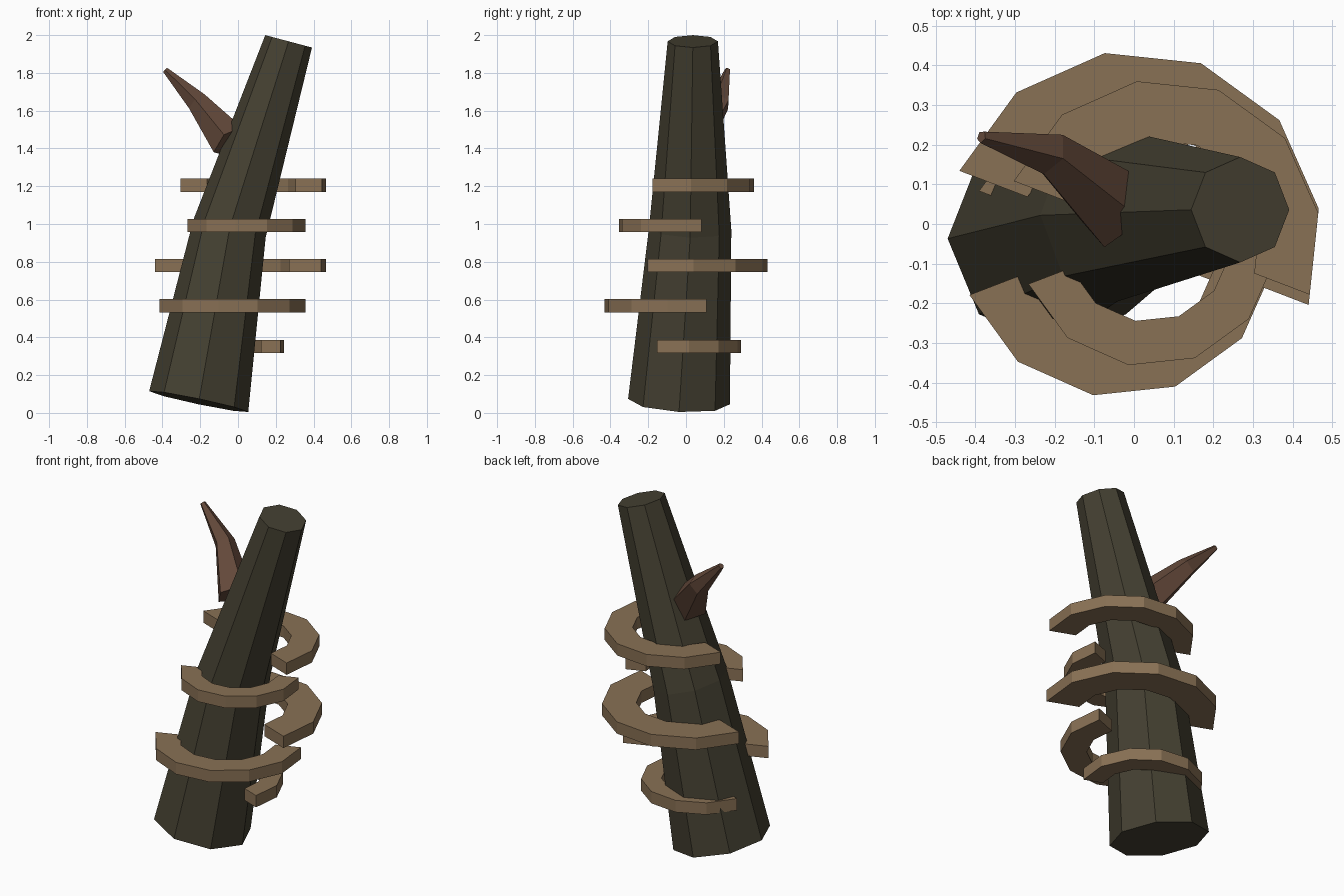
import bpy, bmesh, math
from mathutils import Vector

if "Cube" in bpy.data.objects:
    bpy.data.objects.remove(bpy.data.objects["Cube"])


def material(name, rgb):
    m = bpy.data.materials.new(name)
    m.diffuse_color = (*rgb, 1)
    m.use_nodes = True
    m.node_tree.nodes["Principled BSDF"].inputs["Base Color"].default_value = m.diffuse_color
    return m


BARK = material("dark bark", (0.058, 0.051, 0.031))
FUNGUS = material("tan fungus", (0.25, 0.165, 0.09))
WOOD = material("brown wood", (0.125, 0.066, 0.042))


def finish(bm, name, mat):
    bmesh.ops.recalc_face_normals(bm, faces=bm.faces)
    me = bpy.data.meshes.new(name)
    bm.to_mesh(me)
    bm.free()
    me.materials.append(mat)
    ob = bpy.data.objects.new(name, me)
    bpy.context.collection.objects.link(ob)
    return ob


def loft(name, rings, sides, mat, phase=0.0):
    """Capped tube through rings of (centre, normal, radius_u, radius_v)."""
    bm = bmesh.new()
    loops = []
    for centre, normal, ru, rv in rings:
        n = Vector(normal).normalized()
        u = Vector((0, 1, 0)).cross(n).normalized()
        v = n.cross(u)
        loop = []
        for i in range(sides):
            a = phase + math.tau * i / sides
            p = Vector(centre) + u * ru * math.cos(a) + v * rv * math.sin(a)
            loop.append(bm.verts.new(p))
        loops.append(loop)
    for a, b in zip(loops, loops[1:]):
        for i in range(sides):
            j = (i + 1) % sides
            bm.faces.new((a[i], a[j], b[j], b[i]))
    bm.faces.new(loops[0][::-1])
    bm.faces.new(loops[-1])
    return finish(bm, name, mat)


def shelf(name, cx, z, outer, inner, start, thick=0.07):
    """Half-ring bracket of six segments."""
    bm = bmesh.new()
    angles = [math.radians(start + 30 * i) for i in range(7)]
    rows = []
    for a in angles:
        rows.append([bm.verts.new((cx + r * math.cos(a), -0.035 + r * math.sin(a), h))
                     for r, h in ((inner, z), (outer, z),
                                  (outer, z + thick), (inner, z + thick))])
    for a, b in zip(rows, rows[1:]):
        for i in range(4):
            j = (i + 1) % 4
            bm.faces.new((a[i], a[j], b[j], b[i]))
    bm.faces.new(rows[0])
    bm.faces.new(rows[-1][::-1])
    return finish(bm, name, FUNGUS)


# Leaning, slightly bent trunk
loft("trunk", [
    ((-0.208, -0.037, 0.06), (0.21, 0.055, 1), 0.268, 0.27),
    ((-0.045, 0.022, 0.975), (0.25, 0.03, 1), 0.197, 0.218),
    ((0.268, 0.036, 1.967), (0.265, 0.0, 1), 0.128, 0.133),
], 8, BARK)

# Broken side branch
loft("branch", [
    ((-0.045, 0.035, 1.435), (-0.6, 0.45, 0.65), 0.105, 0.105),
    ((-0.215, 0.18, 1.645), (-0.65, 0.35, 0.68), 0.058, 0.058),
    ((-0.385, 0.22, 1.815), (-0.72, 0.2, 0.68), 0.016, 0.016),
], 5, WOOD, math.radians(200))

# Bracket fungus, alternating between back and front
BACK, FRONT = -21, 201
for i, (cx, z, outer, inner, start) in enumerate([
    (-0.083, 0.317, 0.33, 0.22, BACK),
    (-0.04, 0.532, 0.402, 0.262, FRONT),
    (0.0, 0.745, 0.472, 0.288, BACK),
    (0.037, 0.957, 0.325, 0.212, FRONT),
    (0.07, 1.17, 0.40, 0.25, BACK),
]):
    shelf(f"fungus_shelf_{i + 1}", cx, z, outer, inner, start)
